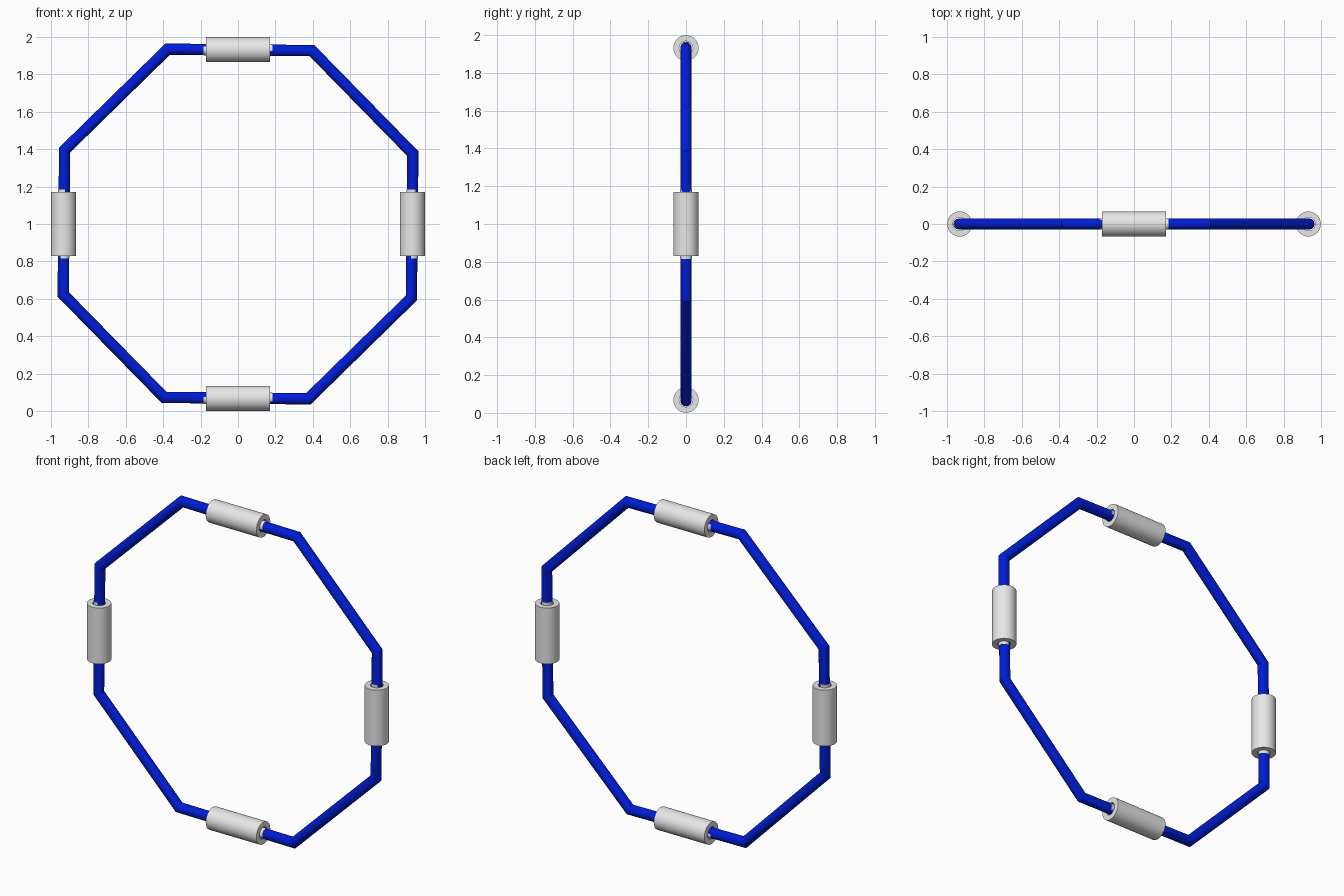
import bpy, bmesh, math
from mathutils import Matrix, Vector

if "Cube" in bpy.data.objects:
    bpy.data.objects.remove(bpy.data.objects["Cube"])

APOTHEM = 0.931
TUBE_R = 0.03
SLEEVE_R = 0.067
BORE_R = 0.036
HALF_LEN = 0.17
TILT = math.radians(0.6)
CENTRE = Vector((0, 0, 1))


def material(name, rgb):
    m = bpy.data.materials.new(name)
    m.diffuse_color = (*rgb, 1)
    m.use_nodes = True
    m.node_tree.nodes["Principled BSDF"].inputs["Base Color"].default_value = m.diffuse_color
    return m


blue = material("deep blue", (0.0, 0.012, 0.68))
grey = material("light grey", (0.80, 0.80, 0.80))
white = material("white", (0.95, 0.95, 0.95))


def loft(name, rings, mat):
    """Closed skin: joins each ring of points to the next, the last to the first."""
    bm = bmesh.new()
    vr = [[bm.verts.new(p) for p in r] for r in rings]
    n = len(rings[0])
    for i, a in enumerate(vr):
        b = vr[(i + 1) % len(vr)]
        for j in range(n):
            k = (j + 1) % n
            bm.faces.new((a[j], a[k], b[k], b[j]))
    bmesh.ops.recalc_face_normals(bm, faces=bm.faces[:])
    me = bpy.data.meshes.new(name)
    bm.to_mesh(me)
    bm.free()
    ob = bpy.data.objects.new(name, me)
    bpy.context.collection.objects.link(ob)
    me.materials.append(mat)
    bpy.ops.object.select_all(action='DESELECT')
    ob.select_set(True)
    bpy.context.view_layer.objects.active = ob
    bpy.ops.object.shade_smooth_by_angle(angle=math.radians(35))
    return ob


# Octagonal tube with mitred corners, turned very slightly
stretch = 1 / math.cos(math.pi / 8)
rings = []
for i in range(8):
    a = math.pi / 8 + i * math.pi / 4 - TILT
    out = Vector((math.cos(a), 0, math.sin(a)))
    ring = []
    for j in range(24):
        t = j * math.tau / 24
        r = (APOTHEM + TUBE_R * math.cos(t)) * stretch
        ring.append(CENTRE + out * r + Vector((0, TUBE_R * math.sin(t), 0)))
    rings.append(ring)
loft("octagon_tube", rings, blue)


# Hollow sleeves, each with a thin lining, around the upright and level sides
def sleeve(name, angle, outer, inner, half, mat):
    m = Matrix.Translation(CENTRE) @ Matrix.Rotation(-angle, 4, 'Y') \
        @ Matrix.Translation((APOTHEM + 0.001, 0, 0))
    profile = [(outer, -half), (outer, half), (inner, half), (inner, -half)]
    loft(name, [[m @ Vector((r * math.cos(t), r * math.sin(t), z))
                 for t in (j * math.tau / 32 for j in range(32))]
                for r, z in profile], mat)


for i, side in enumerate(("right", "top", "left", "bottom")):
    sleeve(side + "_sleeve", i * math.pi / 2, SLEEVE_R, BORE_R, HALF_LEN, grey)
    sleeve(side + "_lining", i * math.pi / 2, 0.0305, 0.027, 0.185, white)
